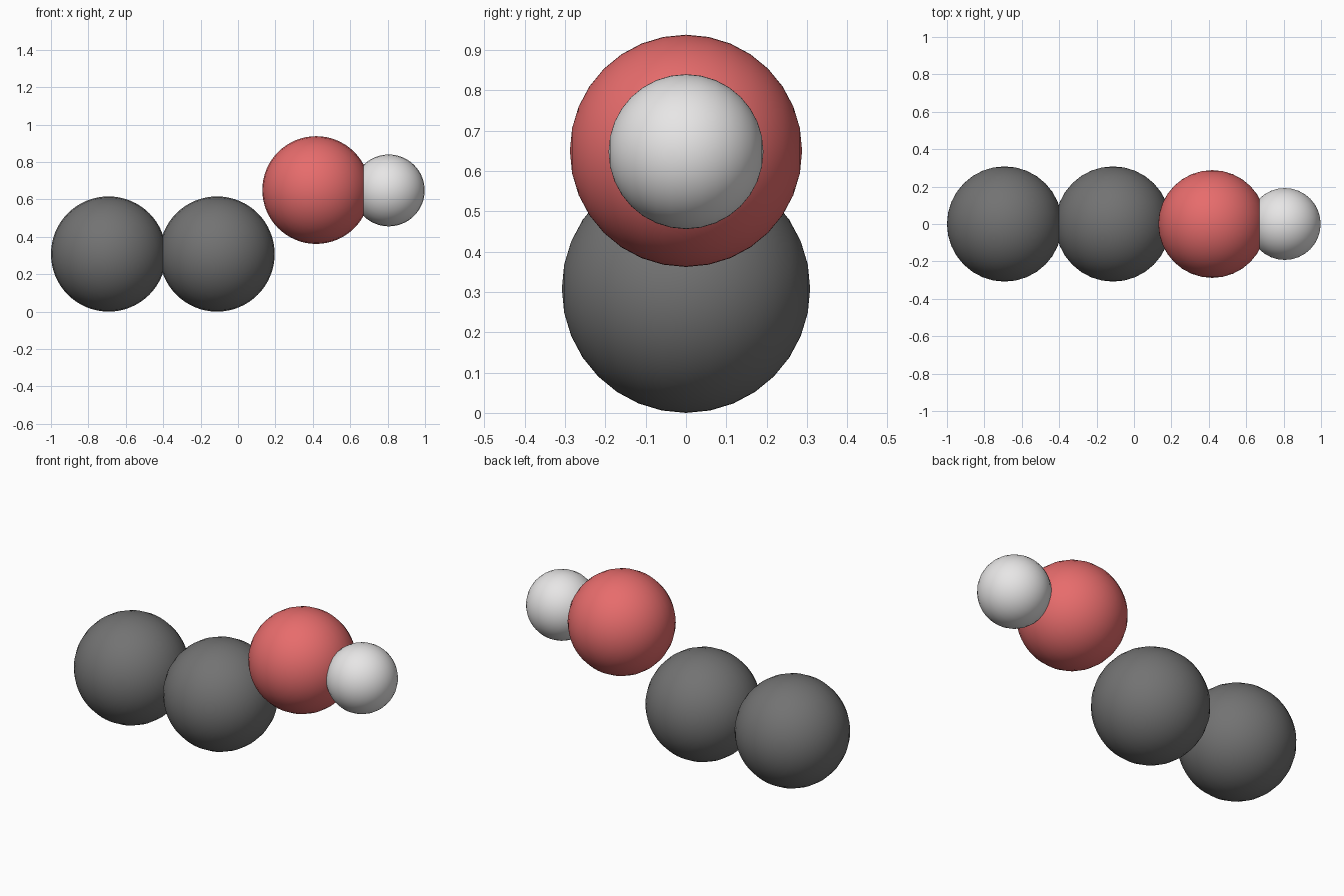
import bpy
from math import radians

cube = bpy.data.objects.get("Cube")
if cube:
    bpy.data.objects.remove(cube, do_unlink=True)


def make_material(name, rgb):
    mat = bpy.data.materials.new(name)
    mat.use_nodes = True
    colour = (*rgb, 1.0)
    mat.diffuse_color = colour
    mat.node_tree.nodes["Principled BSDF"].inputs["Base Color"].default_value = colour
    return mat


dark_grey = make_material("dark grey", (0.17, 0.17, 0.17))
soft_red = make_material("soft red", (0.8, 0.15, 0.15))
off_white = make_material("off white", (0.8, 0.79, 0.79))


def atom(name, x, z, radius, mat):
    """Smooth ball with its poles along y."""
    bpy.ops.mesh.primitive_uv_sphere_add(
        segments=64, ring_count=16, radius=radius,
        location=(x, 0, z), rotation=(radians(90), 0, 0))
    ball = bpy.context.object
    ball.name = name
    ball.data.name = name
    ball.data.materials.append(mat)
    bpy.ops.object.shade_smooth()


# Two carbon balls lie on the ground, the others step up to the side
atom("outer_carbon_atom", -0.692, 0.308, 0.308, dark_grey)
atom("inner_carbon_atom", -0.112, 0.308, 0.308, dark_grey)
atom("oxygen_atom", 0.418, 0.65, 0.288, soft_red)
atom("hydrogen_atom", 0.806, 0.648, 0.192, off_white)
